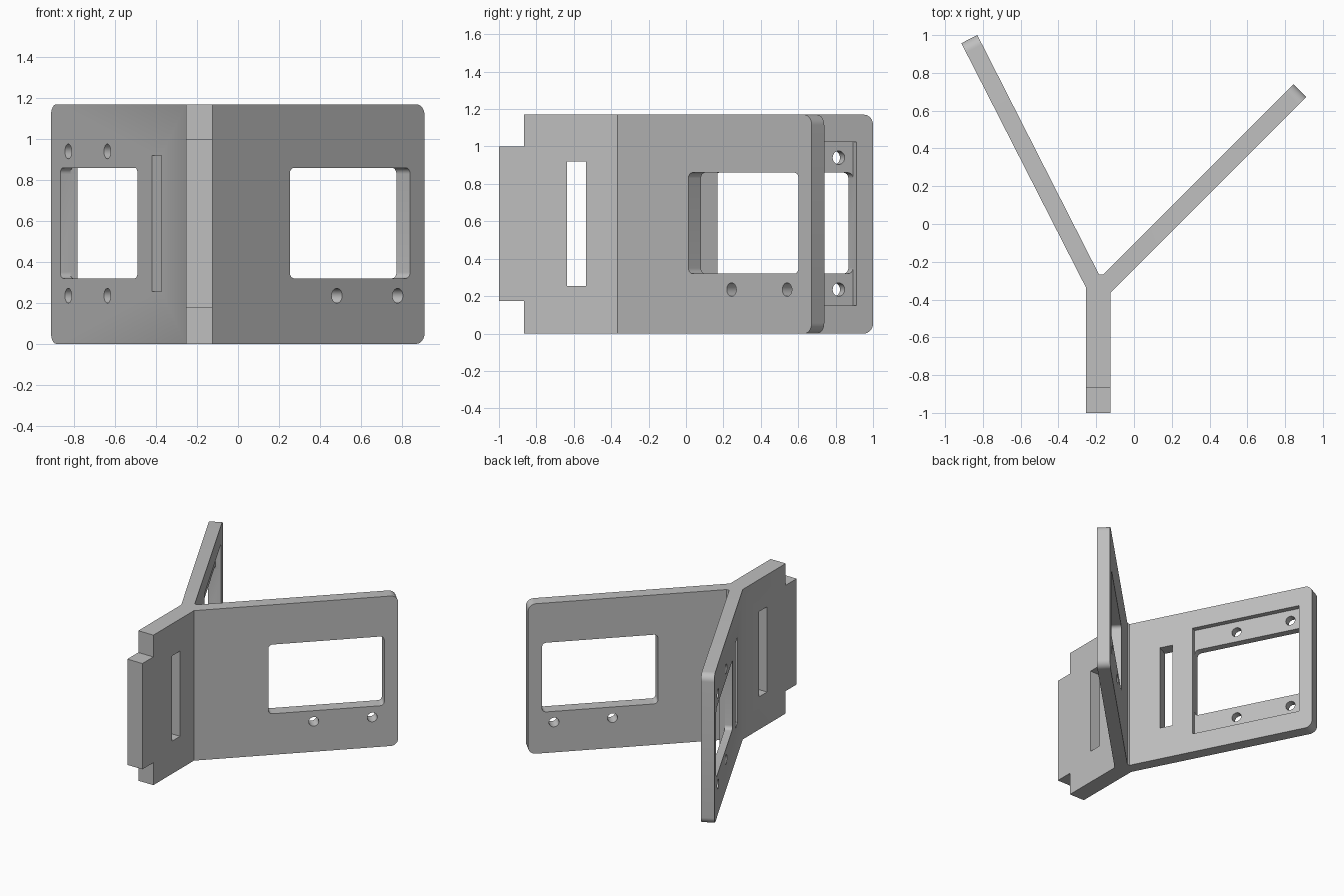
import bpy, bmesh, math
from mathutils import Matrix, Vector

cube = bpy.data.objects.get("Cube")
if cube:
    bpy.data.objects.remove(cube)

HEIGHT, THICK, LIP = 1.17, 0.095, 0.055
STEM_L, STEM_R, FRONT = -0.255, -0.125, -1.0

grey = bpy.data.materials.new("plain grey")
grey.use_nodes = True
colour = (0.52, 0.52, 0.52, 1)
grey.diffuse_color = colour
grey.node_tree.nodes["Principled BSDF"].inputs["Base Color"].default_value = colour


def make_object(name, bm):
    bmesh.ops.recalc_face_normals(bm, faces=bm.faces)
    mesh = bpy.data.meshes.new(name)
    bm.to_mesh(mesh)
    bm.free()
    mesh.materials.append(grey)
    obj = bpy.data.objects.new(name, mesh)
    bpy.context.collection.objects.link(obj)
    return obj


def arm_frame(tip, root):
    """Axes: distance back from the tip, depth from the outer face, height."""
    back = (Vector(root) - Vector(tip)).normalized()
    depth = Vector((back.y, -back.x))
    if depth.y < 0:
        depth = -depth
    return Matrix(((back.x, depth.x, 0, tip[0]), (back.y, depth.y, 0, tip[1]),
                   (0, 0, 1, 0), (0, 0, 0, 1)))


def box_cutter(low, high, frame=Matrix(), radius=0):
    bm = bmesh.new()
    bmesh.ops.create_cube(bm, size=1)
    low, high = Vector(low), Vector(high)
    for v in bm.verts:
        v.co = Vector([(l + h) / 2 + c * (h - l) for l, h, c in zip(low, high, v.co)])
    if radius:
        edges = [e for e in bm.edges if abs(e.verts[0].co.y - e.verts[1].co.y) > 0.01]
        bmesh.ops.bevel(bm, geom=edges, offset=radius, segments=6, profile=0.5, affect='EDGES')
    bm.transform(frame)
    return make_object("cutter", bm)


def hole_cutter(back, z, frame):
    bm = bmesh.new()
    bmesh.ops.create_cone(bm, cap_ends=True, segments=32, radius1=0.036, radius2=0.036, depth=0.4)
    bm.transform(frame @ Matrix.Translation((back, THICK / 2, z)) @ Matrix.Rotation(math.pi / 2, 4, 'X'))
    return make_object("cutter", bm)


# Y-shaped bracket body, extruded upward from its plan
right_tip, right_root = (0.912, 0.672), (STEM_R, -0.365)
left_tip, left_root = (-0.914, 0.957), (STEM_L, -0.335)
frames = [arm_frame(right_tip, right_root), arm_frame(left_tip, left_root)]
inner_tips = [(f @ Vector((0, THICK, 0))).to_2d() for f in frames]
plan = [(STEM_L, FRONT), (STEM_R, FRONT), right_root, right_tip, inner_tips[0],
        (-0.163, -0.268), (-0.185, -0.268), inner_tips[1], left_tip, left_root]
bm = bmesh.new()
base = bm.faces.new([bm.verts.new((x, y, 0)) for x, y in plan])
top = bmesh.ops.extrude_face_region(bm, geom=[base])
bmesh.ops.translate(bm, vec=(0, 0, HEIGHT), verts=[g for g in top["geom"] if isinstance(g, bmesh.types.BMVert)])

# Rounded outer corners of both arms
corners = []
for f in frames:
    inv = f.inverted()
    corners += [e for e in bm.edges if all(abs((inv @ v.co).x) < 0.01 for v in e.verts)
                and abs(e.verts[0].co.z - e.verts[1].co.z) < 0.01]
bmesh.ops.bevel(bm, geom=corners, offset=0.055, segments=8, profile=0.5, affect='EDGES')
bracket = make_object("y_bracket", bm)

# Stem: slot and the two notches that leave the end tab
cutters = [box_cutter((-0.5, -0.635, 0.255), (0.1, -0.535, 0.92)),
           box_cutter((-0.5, -1.2, -0.2), (0.1, -0.865, 0.175)),
           box_cutter((-0.5, -1.2, 1.0), (0.1, -0.865, 1.4))]

# Arms: slot, rounded window, inner recess and four screw holes each
for f in frames:
    cutters.append(box_cutter((1.088, -0.1, 0.255), (1.187, 0.2, 0.92), f))
    cutters.append(box_cutter((0.1, LIP, 0.15), (0.932, 0.2, 1.025), f))
    cutters.append(box_cutter((0.1, -0.1, 0.32), (0.932, 0.2, 0.86), f, 0.03))
    cutters += [hole_cutter(b, z, f) for b in (0.186, 0.606) for z in (0.235, 0.94)]

bpy.ops.object.select_all(action='DESELECT')
bpy.context.view_layer.objects.active = bracket
bracket.select_set(True)
for cutter in cutters:
    mod = bracket.modifiers.new("cut", 'BOOLEAN')
    mod.operation, mod.solver, mod.object = 'DIFFERENCE', 'EXACT', cutter
    bpy.ops.object.modifier_apply(modifier=mod.name)
    bpy.data.objects.remove(cutter)
bpy.ops.object.shade_smooth_by_angle(angle=math.radians(30))
